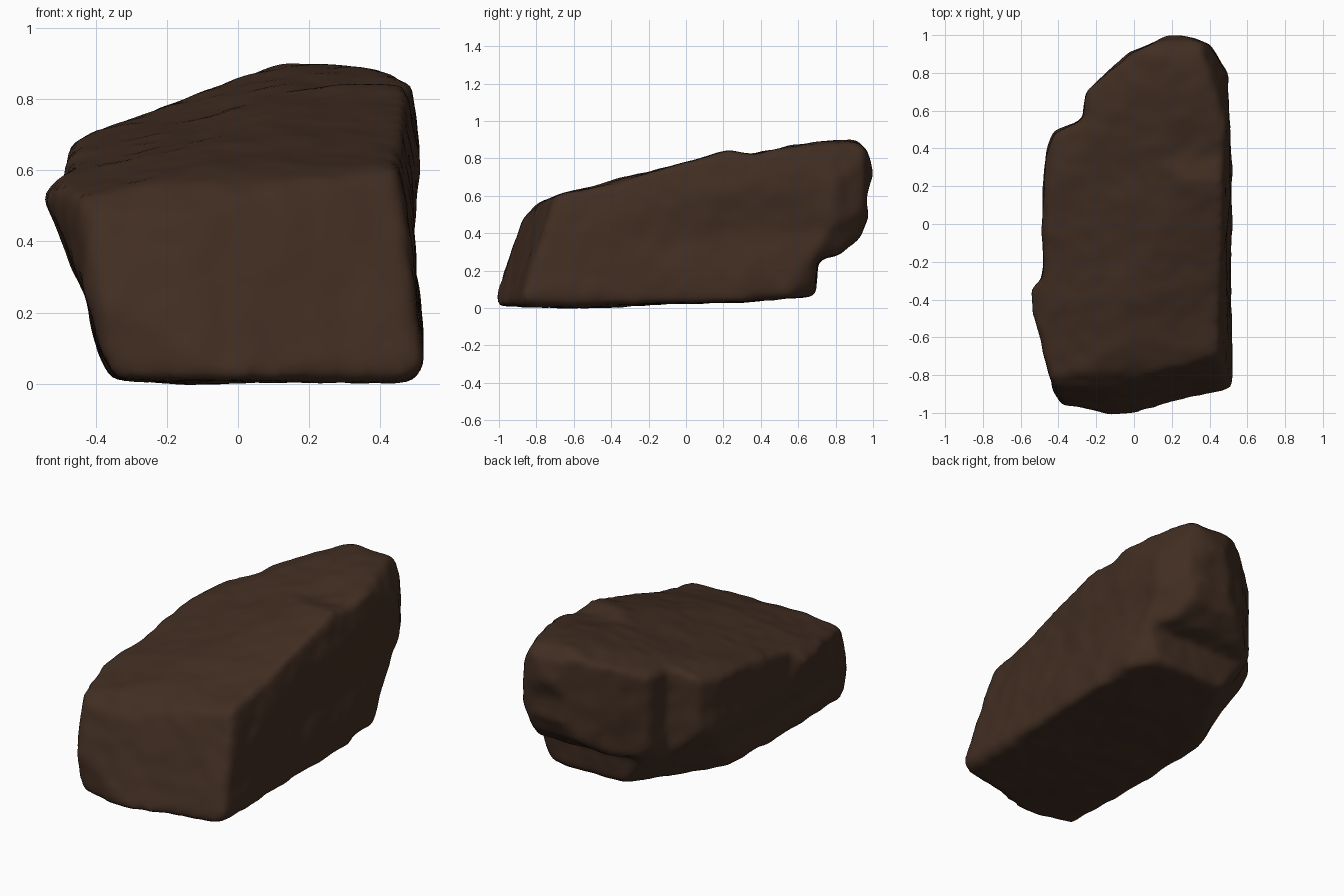
import bpy, bmesh
from mathutils import Vector, noise

cube = bpy.data.objects.get("Cube")
if cube:
    bpy.data.objects.remove(cube, do_unlink=True)

# Dark brown stone
stone = bpy.data.materials.new("dark brown stone")
stone.use_nodes = True
colour = (0.053, 0.027, 0.016, 1)
stone.diffuse_color = colour
stone.node_tree.nodes["Principled BSDF"].inputs["Base Color"].default_value = colour


def prism(name, outline, place):
    """Extrude a closed outline; place(a, b, t) gives the 3D position."""
    bm = bmesh.new()
    face = bm.faces.new([bm.verts.new(place(a, b, -1.5)) for a, b in outline])
    ext = bmesh.ops.extrude_face_region(bm, geom=[face])["geom"]
    step = Vector(place(0, 0, 3))
    bmesh.ops.translate(bm, vec=step, verts=[v for v in ext if isinstance(v, bmesh.types.BMVert)])
    bmesh.ops.recalc_face_normals(bm, faces=bm.faces)
    mesh = bpy.data.meshes.new(name)
    bm.to_mesh(mesh)
    bm.free()
    ob = bpy.data.objects.new(name, mesh)
    bpy.context.collection.objects.link(ob)
    return ob


def chop(ob, planes):
    """Slice off everything outside planes given by three points each."""
    bm = bmesh.new()
    bm.from_mesh(ob.data)
    for points in planes:
        p, q, r = map(Vector, points)
        normal = (q - p).cross(r - p).normalized()
        if normal.dot(Vector((0, 0, .4)) - p) > 0:
            normal.negate()
        geom = bm.verts[:] + bm.edges[:] + bm.faces[:]
        bmesh.ops.bisect_plane(bm, geom=geom, plane_co=p, plane_no=normal, clear_outer=True)
        bmesh.ops.holes_fill(bm, edges=bm.edges, sides=0)
    bmesh.ops.recalc_face_normals(bm, faces=bm.faces)
    bm.to_mesh(ob.data)
    bm.free()


# Side, front and plan outlines of the boulder
side = [(-1.01, .01), (-1, .1), (-.86, .48), (-.78, .56), (-.66, .61), (-.5, .64), (0, .775),
        (.23, .84), (.34, .815), (.57, .865), (.9, .9), (.97, .84), (1, .72), (.96, .62),
        (.97, .48), (.93, .38), (.82, .29), (.7, .26), (.685, .07), (.4, .045), (0, .03), (-.5, .01)]
front = [(-.34, 0), (-.39, .1), (-.41, .22), (-.54, .53), (-.48, .58), (-.47, .66), (-.41, .7),
         (-.24, .76), (.02, .86), (.15, .9), (.4, .88), (.5, .83), (.5, .7), (.485, .4),
         (.52, .05), (.47, .0), (.2, 0)]
plan = [(-.38, -.95), (-.1, -1.01), (.0, -1.01), (.2, -.94), (.52, -.87), (.51, 0), (.5, .78),
        (.4, .95), (.21, 1.01), (-.02, .9), (-.26, .69), (-.26, .55), (-.42, .48), (-.46, .38),
        (-.48, 0), (-.48, -.3), (-.54, -.35), (-.53, -.48), (-.48, -.66), (-.43, -.86)]

boulder = prism("boulder", side, lambda a, b, t: (t, a, b))
chop(boulder, [
    # front face leaning back on the left
    ((-.05, -1, .05), (.52, -.87, .05), (.5, -.72, .5)),
    # left wall leaning in
    ((.45, -.7, .6), (.52, -.7, .1), (.5, .7, .8)),
    # roof falling towards the right
    ((-.5, -.55, .55), (-.42, .45, .726), (0, -.3, .69)),
    # top rear left corner
    ((.5, .8, .65), (.35, .93, .9), (.46, .55, .89)),
    # lower rear corners, right and left
    ((-.38, .1, .05), (-.05, .69, .05), (-.45, .45, .4)),
    ((.52, .5, .05), (.38, .69, .05), (.52, .62, .25)),
])
cutters = [prism("front_cutter", front, lambda a, b, t: (a, t, b)),
           prism("plan_cutter", plan, lambda a, b, t: (a, b, t))]
for cutter in cutters:
    cutter.hide_render = True
    mod = boulder.modifiers.new("Trim", "BOOLEAN")
    mod.operation = "INTERSECT"
    mod.solver = "EXACT"
    mod.object = cutter

# Weather the block into a rounded, even surface
remesh = boulder.modifiers.new("Remesh", "REMESH")
remesh.mode = "VOXEL"
remesh.voxel_size = 0.022
soften = boulder.modifiers.new("Soften", "SMOOTH")
soften.factor = 0.5
soften.iterations = 10

graph = bpy.context.evaluated_depsgraph_get()
mesh = bpy.data.meshes.new_from_object(boulder.evaluated_get(graph))
boulder.modifiers.clear()
boulder.data = mesh
for cutter in cutters:
    bpy.data.objects.remove(cutter, do_unlink=True)

# Gentle lumps and chips along the normals
normals = [v.normal.copy() for v in mesh.vertices]
for v, n in zip(mesh.vertices, normals):
    v.co += n * (0.005 + noise.noise(v.co * 4) * 0.01 + noise.noise(v.co * 11) * 0.006)

mesh.materials.clear()
mesh.materials.append(stone)
for p in mesh.polygons:
    p.use_smooth = True
    p.material_index = 0
